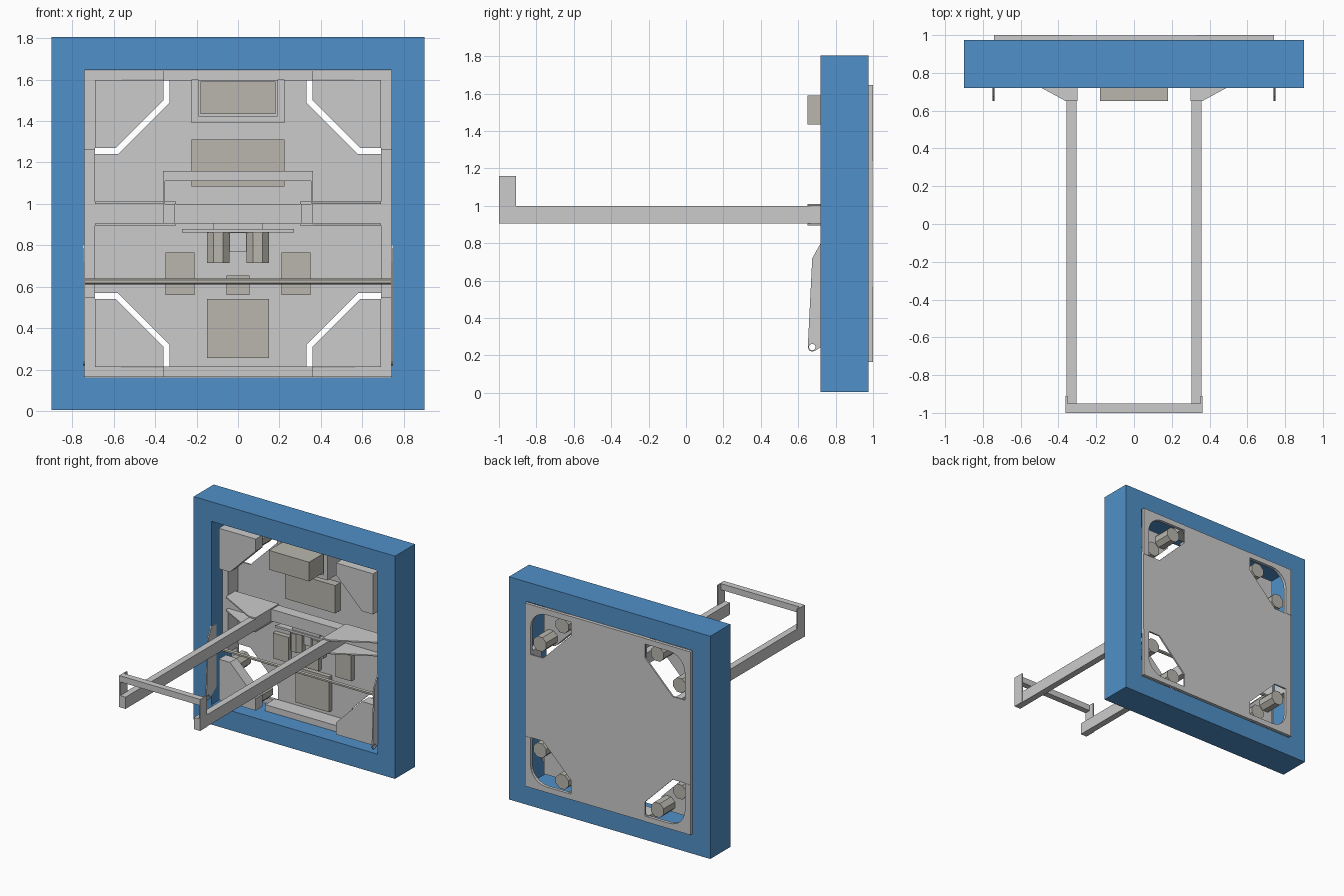
import bpy, bmesh, math
from mathutils import Vector

if "Cube" in bpy.data.objects:
    bpy.data.objects.remove(bpy.data.objects["Cube"])

CZ = 0.905  # centre height of the square frame


def material(name, rgb):
    m = bpy.data.materials.new(name)
    m.diffuse_color = (*rgb, 1)
    m.use_nodes = True
    m.node_tree.nodes["Principled BSDF"].inputs["Base Color"].default_value = m.diffuse_color
    return m


BLUE = material("blue_fabric", (0.08, 0.28, 0.58))
DARK = material("dark_grey", (0.48, 0.47, 0.42))


def finish(name, bm, mat=None):
    bmesh.ops.recalc_face_normals(bm, faces=bm.faces)
    me = bpy.data.meshes.new(name)
    bm.to_mesh(me)
    bm.free()
    ob = bpy.data.objects.new(name, me)
    bpy.context.collection.objects.link(ob)
    if mat:
        me.materials.append(mat)
    return ob


def prism(name, pts, axis, a, b, mat=None):
    """Extrude a 2D outline along an axis: x uses (y,z), y uses (x,z), z uses (x,y)."""
    def put(p, t):
        return {"x": (t, p[0], p[1]), "y": (p[0], t, p[1]), "z": (p[0], p[1], t)}[axis]
    bm = bmesh.new()
    f = bm.faces.new([bm.verts.new(put(p, a)) for p in pts])
    r = bmesh.ops.extrude_face_region(bm, geom=[f])
    vs = [v for v in r["geom"] if isinstance(v, bmesh.types.BMVert)]
    bmesh.ops.translate(bm, verts=vs, vec=Vector(put((0, 0), b - a)))
    return finish(name, bm, mat)


def box(name, x0, x1, y0, y1, z0, z1, mat=None):
    return prism(name, [(x0, z0), (x1, z0), (x1, z1), (x0, z1)], "y", y0, y1, mat)


def ngon(c, r, n, turn=0.5):
    return [(c[0] + r * math.cos(2 * math.pi * (i + turn) / n),
             c[1] + r * math.sin(2 * math.pi * (i + turn) / n)) for i in range(n)]


def square_ring(name, outer, inner, y0, y1, mat=None):
    bm = bmesh.new()
    loops = []
    for h, y in ((outer, y0), (inner, y0), (inner, y1), (outer, y1)):
        loops.append([bm.verts.new((sx * h, y, CZ + sz * h))
                      for sx, sz in ((-1, -1), (1, -1), (1, 1), (-1, 1))])
    for k in range(4):
        A, B = loops[k], loops[(k + 1) % 4]
        for i in range(4):
            j = (i + 1) % 4
            bm.faces.new((A[i], A[j], B[j], B[i]))
    return finish(name, bm, mat)


# bumper around the frame
square_ring("bumper", 0.9, 0.742, 0.72, 0.975, BLUE)

# base plate with four notched corners
corner = [(0.74, 0.335), (0.58, 0.335), (0.33, 0.585), (0.33, 0.74)]
outline = []
for sx, sz, order in ((1, 1, 1), (-1, 1, -1), (-1, -1, 1), (1, -1, -1)):
    outline += [(sx * x, CZ + sz * z) for x, z in corner[::order]]
prism("base_plate", outline, "y", 0.985, 0.998)

# perimeter tubes between the corner modules
for s in (-1, 1):
    e0, e1 = sorted((s * 0.69, s * 0.74))
    box("side_tube", e0, e1, 0.86, 0.985, CZ - 0.36, CZ + 0.36)
    box("end_tube", -0.36, 0.36, 0.86, 0.985, CZ + e0, CZ + e1)

# drive modules in the corners
fillet = [(0.55 + 0.14 * math.cos(t), 0.555 + 0.14 * math.sin(t))
          for t in [math.pi / 2 * i / 6 for i in range(7)]]
rim = [(0.33, 0.74), (0.74, 0.74), (0.74, 0.335), (0.69, 0.335)] + fillet + [(0.33, 0.695)]
cover = [(0.36, 0.693), (0.69, 0.693), (0.69, 0.365), (0.59, 0.365), (0.36, 0.595)]
for sx in (-1, 1):
    for sz in (-1, 1):
        def place(pts):
            return [(sx * x, CZ + sz * z) for x, z in pts]
        prism("module_rim", place(rim), "y", 0.975, 1.0)
        prism("module_cover", place(cover), "y", 0.74, 0.83)
        for c in ((0.425, 0.63), (0.625, 0.43)):
            prism("module_motor", place(ngon(c, 0.062, 8)), "y", 0.83, 0.975, DARK)

# cross tube and paired gusset plates
box("cross_tube", -0.69, 0.69, 0.86, 0.95, 0.905, 1.0)
for s in (-1, 1):
    tri = [(s * 0.30, 0.65), (s * 0.36, 0.65), (s * 0.69, 0.83), (s * 0.69, 0.95), (s * 0.30, 0.95)]
    prism("gusset_top", tri, "z", 1.0, 1.011)
    prism("gusset_bottom", tri, "z", 0.895, 0.905)

# long arms, end plates and handle bar
for s in (-1, 1):
    a0, a1 = sorted((s * 0.305, s * 0.358))
    box("arm", a0, a1, -1.0, 0.86, 0.905, 1.0)
    p0, p1 = sorted((s * 0.352, s * 0.362))
    box("arm_end_plate", p0, p1, -1.0, -0.91, 0.905, 1.16)
box("handle_bar", -0.355, 0.355, -1.0, -0.95, 1.11, 1.16)

# battery and its tray
box("battery", -0.18, 0.18, 0.65, 0.88, 1.435, 1.59, DARK)
box("battery_tray", -0.225, 0.225, 0.88, 0.985, 1.39, 1.6)
for s in (-1, 1):
    w0, w1 = sorted((s * 0.19, s * 0.225))
    box("tray_wall", w0, w1, 0.82, 0.88, 1.39, 1.6)
box("tray_lip", -0.19, 0.19, 0.82, 0.88, 1.39, 1.425)

# electronics on the base plate
box("power_panel", -0.225, 0.225, 0.92, 0.985, 1.085, 1.31, DARK)
box("control_unit", -0.15, 0.15, 0.95, 0.985, 0.255, 0.54, DARK)
box("small_unit", -0.055, 0.055, 0.95, 0.985, 0.56, 0.655, DARK)
for s in (-1, 1):
    u0, u1 = sorted((s * 0.21, s * 0.35))
    box("side_unit", u0, u1, 0.945, 0.985, 0.56, 0.765, DARK)

# arm gearbox with two motors
fan = [(-0.27, 0.86)] + [(0.27 * math.cos(t), 0.86 + 0.1 * math.sin(t))
                         for t in [math.pi * i / 10 for i in range(9, 0, -1)]] + [(0.27, 0.86)]
prism("gearbox_plate", fan, "z", 0.862, 0.88)
box("gearbox_body", -0.12, 0.12, 0.87, 0.95, 0.86, 0.905)
box("gearbox_spacer", -0.04, 0.04, 0.9, 0.95, 0.77, 0.86)
for s in (-1, 1):
    prism("gearbox_motor", ngon((s * 0.095, 0.90), 0.059, 8), "z", 0.715, 0.862, DARK)

# intake side plates with a pivot hole, and the hex cross shaft
side = [(0.78, 0.80), (0.72, 0.80), (0.675, 0.72), (0.652, 0.26), (0.652, 0.24),
        (0.66, 0.225), (0.675, 0.22), (0.69, 0.225), (0.72, 0.245), (0.78, 0.29)]
cutter = prism("pivot_cutter", ngon((0.675, 0.245), 0.017, 16), "x", -1, 1)
cutter.hide_render = True
for s in (-1, 1):
    s0, s1 = sorted((s * 0.738, s * 0.748))
    plate = prism("intake_side_plate", side, "x", s0, s1)
    mod = plate.modifiers.new("pivot_hole", "BOOLEAN")
    mod.object = cutter
    mod.solver = "EXACT"
cutter.hide_set(True)
prism("cross_shaft", ngon((0.745, 0.625), 0.014, 6), "x", -0.74, 0.74, DARK)
